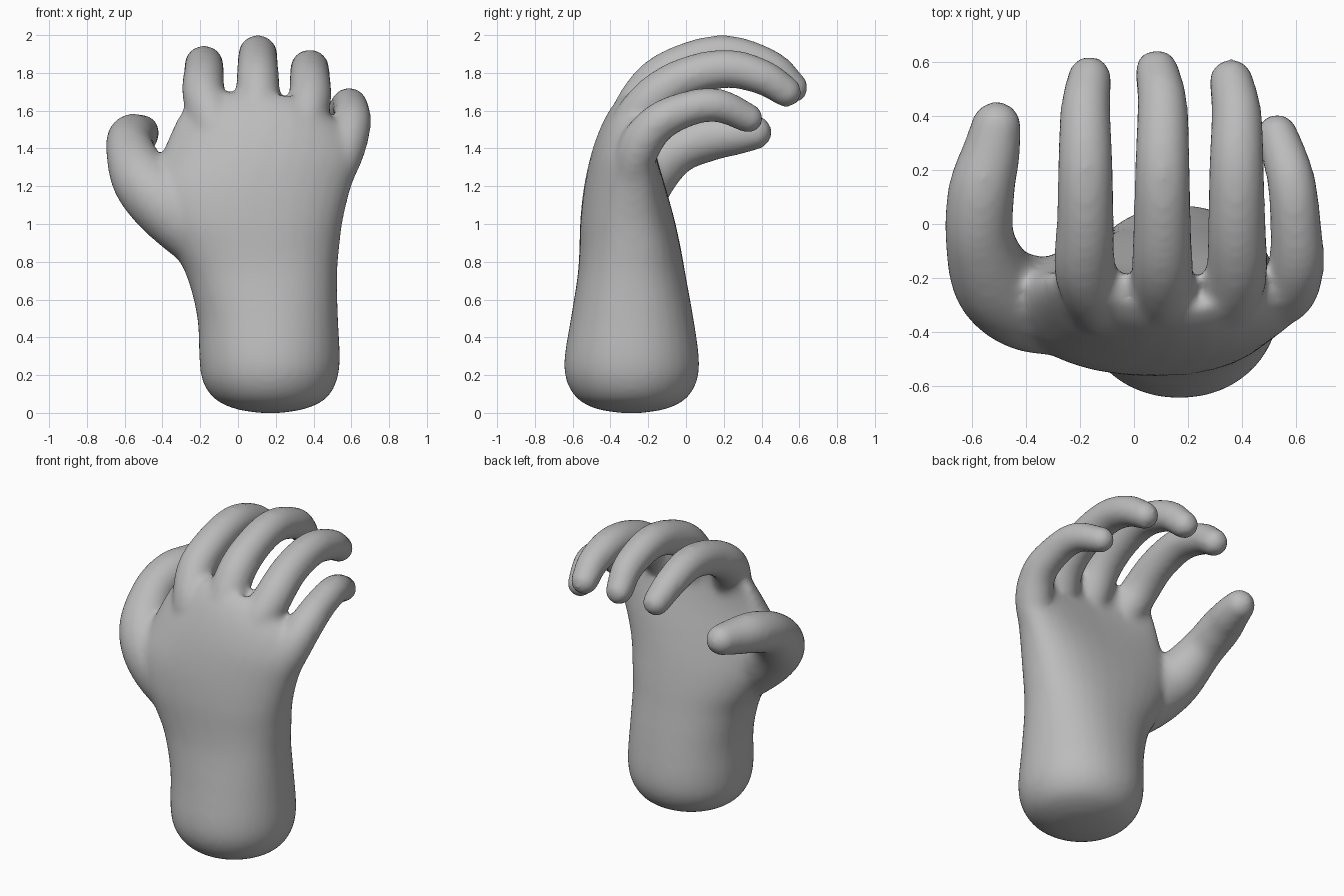
import bpy, bmesh, math
from mathutils import Vector

if "Cube" in bpy.data.objects:
    bpy.data.objects.remove(bpy.data.objects["Cube"])

skin = bpy.data.materials.new("plain grey")
skin.use_nodes = True
skin.diffuse_color = (0.5, 0.5, 0.5, 1)
skin.node_tree.nodes["Principled BSDF"].inputs["Base Color"].default_value = (0.5, 0.5, 0.5, 1)


def smooth_path(points, steps=5):
    """Catmull-Rom samples through points of any dimension."""
    pts = [Vector(p) for p in points]
    pts = [2 * pts[0] - pts[1]] + pts + [2 * pts[-1] - pts[-2]]
    out = []
    for a, b, c, d in zip(pts, pts[1:], pts[2:], pts[3:]):
        for i in range(steps):
            t = i / steps
            out.append(0.5 * (2 * b + (c - a) * t + (2 * a - 5 * b + 4 * c - d) * t * t
                              + (3 * b - a - 3 * c + d) * t ** 3))
    return out + [pts[-2]]


def loft(bm, rings):
    """Skin closed rings of points and cap both ends."""
    rows = [[bm.verts.new(p) for p in ring] for ring in rings]
    n = len(rows[0])
    for a, b in zip(rows, rows[1:]):
        for i in range(n):
            bm.faces.new((a[i], a[(i + 1) % n], b[(i + 1) % n], b[i]))
    bm.faces.new(rows[0][::-1])
    bm.faces.new(rows[-1])


def finger(bm, points, sides=20):
    """Tapered tube through (x, y, z, radius) with a round tip."""
    path = smooth_path(points)
    rings = []
    for i, p in enumerate(path):
        d = (path[min(i + 1, len(path) - 1)] - path[max(i - 1, 0)]).to_3d().normalized()
        u = d.cross(Vector((1, 0, 0.01))).normalized()
        v = d.cross(u)
        offsets = [(0, 1)]
        if i == len(path) - 1:
            offsets = [(math.sin(k * math.pi / 14), math.cos(k * math.pi / 14)) for k in range(7)]
        for forward, scale in offsets:
            r = p[3]
            rings.append([p.to_3d() + d * r * forward + r * scale *
                          (u * math.cos(a) + v * math.sin(a))
                          for a in (math.tau * k / sides for k in range(sides))])
    loft(bm, rings)


bm = bmesh.new()

# Wrist and palm: z, left edge, right edge, front, back, edge bend, top slope
sections = [
    (0.00, 0.11, 0.23, -0.35, -0.23, 0, 0),
    (0.02, -0.01, 0.35, -0.47, -0.11, 0, 0),
    (0.07, -0.12, 0.46, -0.57, -0.005, 0, 0),
    (0.16, -0.185, 0.52, -0.63, 0.055, 0, 0),
    (0.28, -0.205, 0.54, -0.645, 0.07, 0, 0),
    (0.50, -0.215, 0.53, -0.61, 0.04, 0, 0),
    (0.72, -0.27, 0.525, -0.575, 0.0, 0, 0),
    (0.86, -0.345, 0.535, -0.565, -0.025, 0.01, 0),
    (1.02, -0.43, 0.555, -0.56, -0.06, 0.02, 0),
    (1.20, -0.47, 0.60, -0.54, -0.11, 0.05, 0),
    (1.38, -0.40, 0.65, -0.50, -0.165, 0.08, 0.05),
    (1.53, -0.34, 0.66, -0.445, -0.20, 0.10, 0.12),
    (1.64, -0.28, 0.62, -0.38, -0.20, 0.09, 0.17),
    (1.70, -0.23, 0.56, -0.31, -0.20, 0.06, 0.19)]
rings = []
for z, x0, x1, y0, y1, bend, slope in smooth_path(sections, 3):
    ring = []
    power = 1 - 0.15 * min(max(z, 0), 1)   # round wrist, boxier palm
    for k in range(32):
        c, s = math.cos(math.tau * k / 32), math.sin(math.tau * k / 32)
        c, s = (math.copysign(abs(f) ** power, f) for f in (c, s))
        ring.append(((x0 + x1) / 2 + (x1 - x0) / 2 * c,
                     (y0 + y1) / 2 + (y1 - y0) / 2 * s + bend * c * c,
                     z - slope * max(c, -0.3 * c) ** 2))
    rings.append(ring)
loft(bm, rings)

# Thumb
finger(bm, [(-0.10, -0.30, 0.82, 0.14), (-0.34, -0.305, 1.06, 0.18), (-0.50, -0.23, 1.225, 0.165),
            (-0.57, -0.06, 1.385, 0.13), (-0.565, 0.12, 1.455, 0.125), (-0.53, 0.26, 1.473, 0.11),
            (-0.51, 0.36, 1.485, 0.095)])
# Little finger
finger(bm, [(0.47, -0.30, 1.08, 0.06), (0.55, -0.265, 1.36, 0.11), (0.60, -0.16, 1.525, 0.105),
            (0.598, 0.01, 1.61, 0.095), (0.58, 0.17, 1.628, 0.09), (0.53, 0.33, 1.56, 0.079)])
# Ring, middle and index fingers: base x, knuckle x, tip x, lift, reach
for x0, x1, x2, lift, reach in ((0.34, 0.38, 0.36, 0, 0), (0.11, 0.105, 0.085, 0.075, 0.035),
                                (-0.12, -0.18, -0.165, 0.02, 0.01)):
    finger(bm, [(x0, -0.33, 1.26, 0.06), (x0, -0.30, 1.48 + lift / 2, 0.115),
                (x1, -0.18, 1.66 + lift, 0.115), (x1, 0.0, 1.775 + lift, 0.108),
                (x1, 0.22, 1.822 + lift, 0.103), (x1, 0.41 + reach, 1.775 + lift * 0.7, 0.094),
                (x2, 0.53 + reach, 1.70 + lift * 0.3, 0.083)])

bmesh.ops.recalc_face_normals(bm, faces=bm.faces)
mesh = bpy.data.meshes.new("hand")
bm.to_mesh(mesh)
bm.free()
hand = bpy.data.objects.new("hand", mesh)
bpy.context.collection.objects.link(hand)
mesh.materials.append(skin)

# Fuse the parts into one soft skin
remesh = hand.modifiers.new("fuse", "REMESH")
remesh.mode = "VOXEL"
remesh.voxel_size = 0.018
remesh.use_smooth_shade = True
soften = hand.modifiers.new("soften", "SMOOTH")
soften.factor = 0.5
soften.iterations = 14
